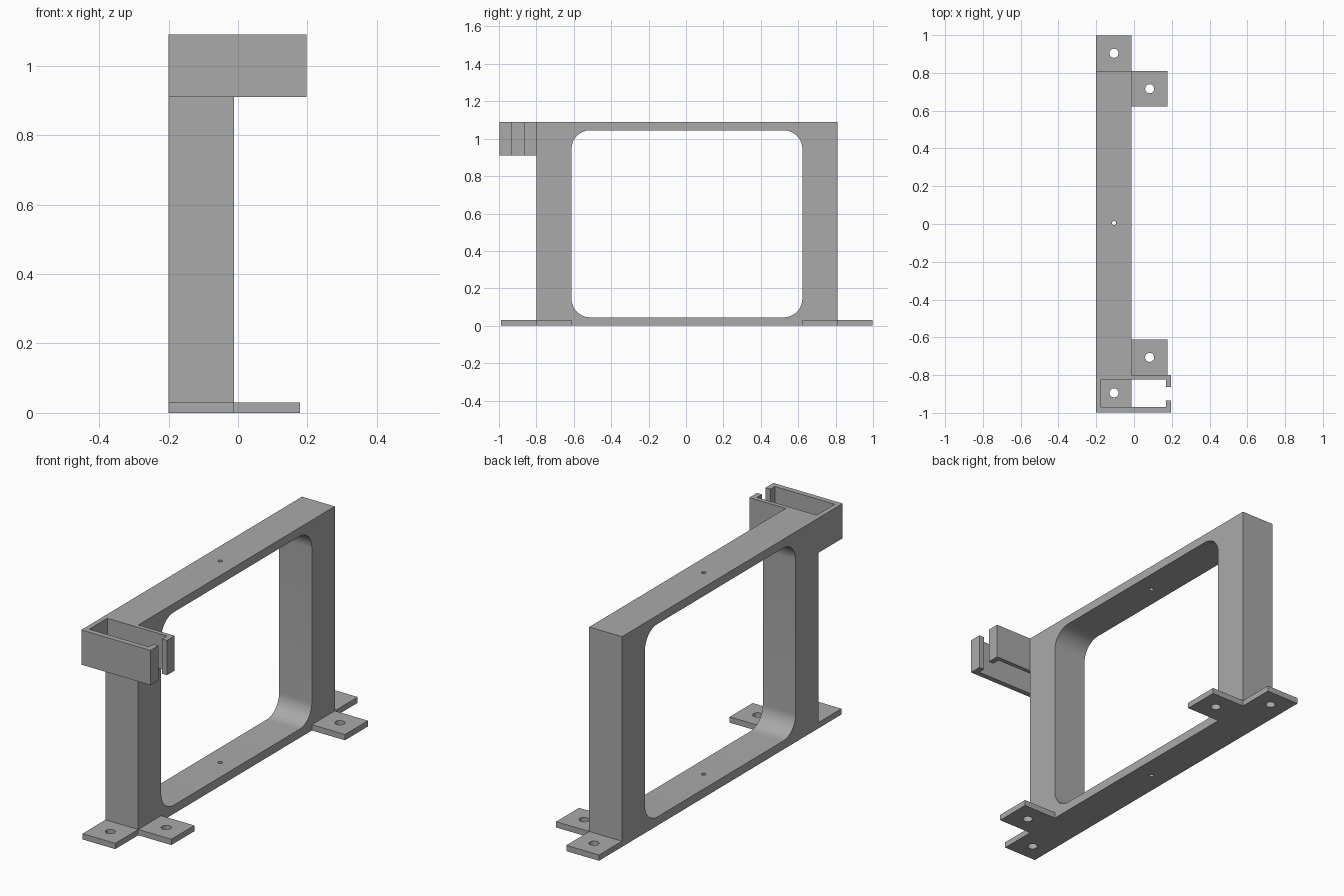
import bpy
import bmesh
from mathutils import Matrix

cube = bpy.data.objects.get("Cube")
if cube:
    bpy.data.objects.remove(cube, do_unlink=True)

grey = bpy.data.materials.new("mid grey")
grey.use_nodes = True
colour = (0.40, 0.40, 0.40, 1)
grey.diffuse_color = colour
grey.node_tree.nodes["Principled BSDF"].inputs["Base Color"].default_value = colour


def add_object(name, bm):
    mesh = bpy.data.meshes.new(name)
    bm.to_mesh(mesh)
    bm.free()
    mesh.materials.append(grey)
    obj = bpy.data.objects.new(name, mesh)
    bpy.context.collection.objects.link(obj)
    return obj


def box(name, x, y, z, radius=0):
    """Box from (min, max) ranges; radius rounds the edges along x."""
    bm = bmesh.new()
    bmesh.ops.create_cube(bm, size=1)
    for v in bm.verts:
        v.co = [r[0] if c < 0 else r[1] for c, r in zip(v.co, (x, y, z))]
    if radius:
        edges = [e for e in bm.edges
                 if abs(e.verts[0].co.x - e.verts[1].co.x) > 0.01]
        bmesh.ops.bevel(bm, geom=edges, offset=radius, segments=14,
                        profile=0.5, affect='EDGES')
    return add_object(name, bm)


def drill(name, x, y, radius):
    """Tall vertical cylinder used as a cutter."""
    bm = bmesh.new()
    bmesh.ops.create_cone(bm, cap_ends=True, segments=32, radius1=radius,
                          radius2=radius, depth=4,
                          matrix=Matrix.Translation((x, y, 0)))
    return add_object(name, bm)


def carve(obj, cutters):
    """Subtract the cutters, bake the result and remove them."""
    for cutter in cutters:
        cutter.hide_render = True
        mod = obj.modifiers.new("cut", 'BOOLEAN')
        mod.operation = 'DIFFERENCE'
        mod.solver = 'EXACT'
        mod.object = cutter
    deps = bpy.context.evaluated_depsgraph_get()
    mesh = bpy.data.meshes.new_from_object(obj.evaluated_get(deps))
    obj.modifiers.clear()
    obj.data = mesh
    for cutter in cutters:
        bpy.data.objects.remove(cutter, do_unlink=True)
    bpy.ops.object.select_all(action='DESELECT')
    obj.select_set(True)
    bpy.context.view_layer.objects.active = obj
    bpy.ops.object.shade_smooth_by_angle(angle=0.5)


LEFT, RIGHT = -0.20, -0.012      # frame sides in x
MID_X = (LEFT + RIGHT) / 2
MID_Y = 0.005
HALF, INNER, OUTER = 0.805, 0.617, 0.993
TOP = 1.09

# Rectangular frame with rounded window and small centre holes
frame = box("frame", (LEFT, RIGHT), (MID_Y - HALF, MID_Y + HALF), (0, TOP))
carve(frame, [
    box("window_cutter", (-1, 1), (MID_Y - INNER, MID_Y + INNER),
        (0.045, 1.045), radius=0.1),
    drill("centre_drill", MID_X, MID_Y, 0.011),
])

# Mounting feet: one outward and one sideways at each end
for end, side in (("front", -1), ("back", 1)):
    for kind, xs, reach in (("end", (LEFT, RIGHT), (HALF, OUTER)),
                            ("side", (RIGHT, 0.178), (INNER, HALF))):
        ys = sorted(MID_Y + side * r for r in reach)
        foot = box(f"{end}_{kind}_foot", xs, ys, (0, 0.03))
        carve(foot, [drill("foot_drill", sum(xs) / 2, sum(ys) / 2, 0.024)])

# Open clip at the upper front corner, slotted on its free end
clip = box("clip", (LEFT, 0.197), (-0.998, MID_Y - HALF), (0.91, TOP))
carve(clip, [
    box("pocket_cutter", (-0.174, 0.169), (-0.97, -0.822), (0.5, 1.5)),
    box("slot_cutter", (0.1, 0.3), (-0.934, -0.863), (0.6, 1.4)),
])
